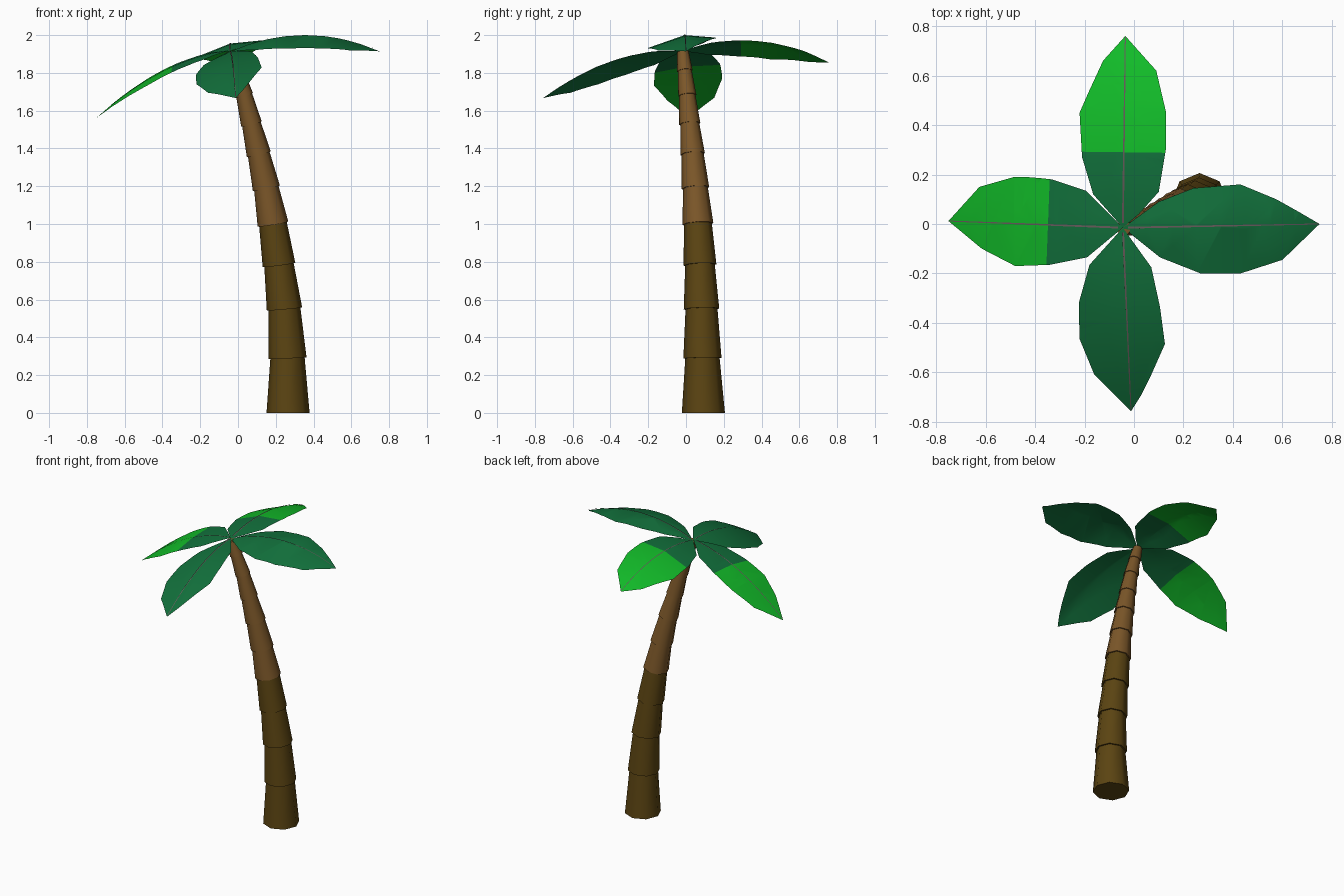
import bpy, bmesh, math
from mathutils import Vector

if "Cube" in bpy.data.objects:
    bpy.data.objects.remove(bpy.data.objects["Cube"])


def material(name, rgb):
    m = bpy.data.materials.new(name)
    m.diffuse_color = (*rgb, 1)
    m.use_nodes = True
    m.node_tree.nodes["Principled BSDF"].inputs["Base Color"].default_value = m.diffuse_color
    return m


DARK_BARK = material("dark bark", (0.105, 0.058, 0.006))
LIGHT_BARK = material("light bark", (0.20, 0.095, 0.022))
DARK_GREEN = material("dark green", (0.006, 0.165, 0.045))
BRIGHT_GREEN = material("bright green", (0.006, 0.50, 0.022))
RIB_GREY = material("rib grey", (0.13, 0.10, 0.10))


def finish(name, bm, mats, angle):
    me = bpy.data.meshes.new(name)
    bm.to_mesh(me)
    bm.free()
    for m in mats:
        me.materials.append(m)
    ob = bpy.data.objects.new(name, me)
    bpy.context.collection.objects.link(ob)
    bpy.ops.object.select_all(action='DESELECT')
    ob.select_set(True)
    bpy.context.view_layer.objects.active = ob
    bpy.ops.object.shade_smooth_by_angle(angle=math.radians(angle))
    return ob


# Trunk: stacked eight-sided tapering segments, each overhanging the one below
# joint centre x, y, z and the bottom radius of the segment that starts there
JOINTS = [(.265, .092, 0, .114), (.262, .087, .29, .101), (.246, .082, .55, .094),
          (.217, .074, .783, .087), (.185, .063, 1.0, .082), (.150, .050, 1.19, .073),
          (.110, .035, 1.37, .065), (.071, .020, 1.53, .056), (.033, .007, 1.68, .048),
          (-.008, -.006, 1.81, .041), (-.042, -.016, 1.912, .034)]


def ring(bm, i, scale):
    c = Vector(JOINTS[i][:3])
    if i == 0:
        t = Vector((0, 0, 1))
    else:
        a, b = JOINTS[i - 1], JOINTS[min(i + 1, len(JOINTS) - 1)]
        t = (Vector(b[:3]) - Vector(a[:3])).normalized()
    ex = (Vector((1, 0, 0)) - t * t.x).normalized()
    ey = t.cross(ex)
    r = JOINTS[i][3] * scale
    return [bm.verts.new(c + r * (math.cos(k * math.pi / 4) * ex + math.sin(k * math.pi / 4) * ey))
            for k in range(8)]


bm = bmesh.new()
prev = None
for i in range(len(JOINTS) - 1):
    low, top = ring(bm, i, 1.0), ring(bm, i + 1, 0.9)
    mat = 0 if i < 4 else 1
    pairs = [(low, top)] + ([(prev, low)] if prev else [])
    for a, b in pairs:
        for k in range(8):
            f = bm.faces.new((a[k], a[(k + 1) % 8], b[(k + 1) % 8], b[k]))
            f.material_index = mat
    if prev is None:
        bm.faces.new(low[::-1])
    prev = top
bm.faces.new(prev).material_index = 1
finish("trunk", bm, [DARK_BARK, LIGHT_BARK], 50)

# Leaves: flat notched outlines, cut across, then arched and folded along the rib
HUB = Vector((-.045, -.015))


def leaf(name, tip, right, left, arch, slopes, split=None):
    """right/left: outline points hub to tip; arch: z0, linear, square; slopes: left, right."""
    tip = Vector(tip)
    length = (tip - HUB).length
    d = (tip - HUB).normalized()
    s = Vector((-d.y, d.x))
    outline = [HUB] + [Vector(p) for p in right] + [tip] + [Vector(p) for p in reversed(left)]

    def lift(u, v):
        p = HUB + d * u + s * v
        z = arch[0] + arch[1] * u + arch[2] * u * u
        return Vector((p.x, p.y, z + abs(v) * slopes[0 if v > 0 else 1]))

    bm = bmesh.new()
    bm.faces.new([bm.verts.new(((p - HUB).dot(d), (p - HUB).dot(s), 0)) for p in outline])
    bmesh.ops.triangulate(bm, faces=bm.faces[:], ngon_method='EAR_CLIP')

    def cut(co, no):
        bmesh.ops.bisect_plane(bm, geom=bm.verts[:] + bm.edges[:] + bm.faces[:],
                               dist=1e-5, plane_co=co, plane_no=no)

    cut((0, 0, 0), (0, 1, 0))
    for k in range(1, 8):
        cut((length * k / 8, 0, 0), (1, 0, 0))
    if split:
        cut((split, 0, 0), (1, 0, 0))
        for f in bm.faces:
            f.material_index = int(f.calc_center_median().x > split)
    for v in bm.verts:
        v.co = lift(v.co.x, v.co.y)
    bm.normal_update()
    for f in bm.faces:
        if f.normal.z < 0:
            f.normal_flip()
    finish(name, bm, [DARK_GREEN, BRIGHT_GREEN], 40)

    # thin rib strip along the fold
    bm = bmesh.new()
    rows = []
    for k in range(17):
        u = .02 + (length - .025) * k / 16
        w = .004 * (1 - .5 * k / 16)
        rows.append([bm.verts.new(lift(u, 0) + Vector((s.x * e, s.y * e, .003)))
                     for e in (-w, w)])
    for a, b in zip(rows, rows[1:]):
        bm.faces.new((a[0], b[0], b[1], a[1]))
    finish(name + "_rib", bm, [RIB_GREY], 40)


leaf("right_leaf", (.75, 0),
     [(0, -.05), (.105, -.135), (.27, -.20), (.43, -.20), (.60, -.145)],
     [(.10, .09), (.215, .135), (.23, .04), (.24, .145), (.43, .16), (.575, .10),
      (.645, .057), (.65, .015), (.668, .048)],
     (1.912, .44, -.55), (-.08, -.35))
leaf("left_leaf", (-.75, .012),
     [(-.195, .135), (-.33, .18), (-.375, .185), (-.45, .07), (-.435, .19), (-.485, .19),
      (-.625, .15)],
     [(-.19, -.135), (-.34, -.165), (-.48, -.17), (-.615, -.10)],
     (1.92, -.12, -.55), (-.2, .05), .303)
leaf("front_leaf", (-.012, -.757),
     [(-.18, -.165), (-.222, -.315), (-.222, -.377), (-.115, -.40), (-.22, -.425),
      (-.22, -.465), (-.16, -.61)],
     [(.07, -.175), (.105, -.335), (.125, -.485), (.065, -.62), (.035, -.67), (0, -.68),
      (.03, -.69)],
     (1.915, 0, -.45), (.1, -.45))
leaf("back_leaf", (-.035, .76),
     [(.02, .04), (.10, .13), (.11, .23), (.03, .275), (.12, .26), (.13, .31), (.13, .45),
      (.09, .62)],
     [(-.165, .12), (-.21, .27), (-.22, .45), (-.085, .52), (-.185, .53), (-.125, .66)],
     (1.915, .27, -.45), (-.4, .1), .305)
